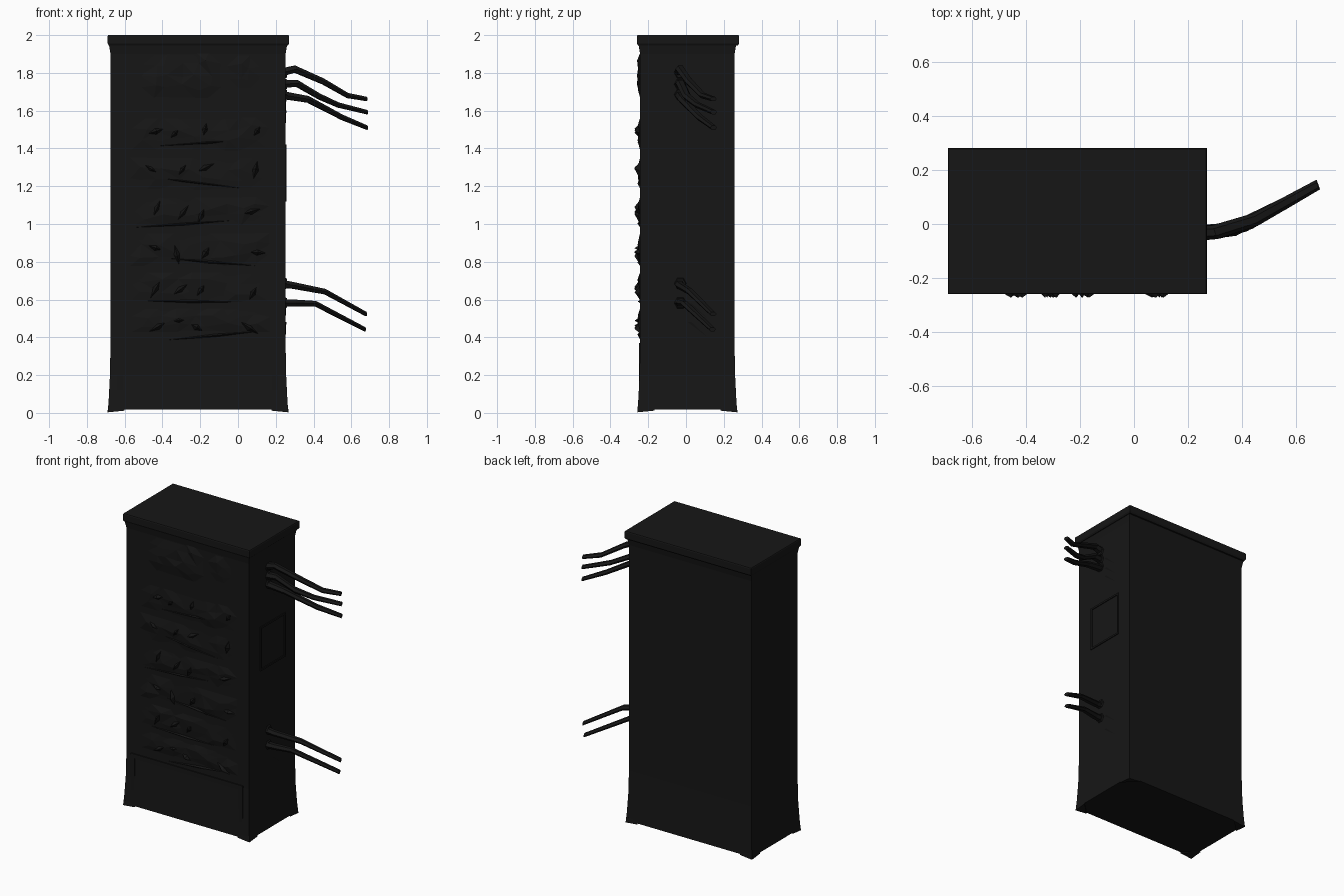
import bpy, bmesh, math, random
from mathutils import Vector

if "Cube" in bpy.data.objects:
    bpy.data.objects.remove(bpy.data.objects["Cube"])

random.seed(4)
mat = bpy.data.materials.new("black")
mat.diffuse_color = (0.008, 0.008, 0.008, 1)
mat.use_nodes = True
mat.node_tree.nodes["Principled BSDF"].inputs["Base Color"].default_value = mat.diffuse_color

def finish(name, bm):
    bmesh.ops.recalc_face_normals(bm, faces=bm.faces)
    me = bpy.data.meshes.new(name)
    bm.to_mesh(me)
    bm.free()
    me.materials.append(mat)
    ob = bpy.data.objects.new(name, me)
    bpy.context.collection.objects.link(ob)
    return ob

def loft(name, rings):
    bm = bmesh.new()
    vs = [[bm.verts.new(p) for p in r] for r in rings]
    n = len(vs[0])
    for a, b in zip(vs, vs[1:]):
        for i in range(n):
            j = (i + 1) % n
            bm.faces.new((a[i], a[j], b[j], b[i]))
    bm.faces.new(vs[0])
    bm.faces.new(vs[-1])
    return finish(name, bm)

def rect(x0, x1, y0, y1, z):
    return [(x0, y0, z), (x1, y0, z), (x1, y1, z), (x0, y1, z)]

def box(name, x0, x1, y0, y1, z0, z1):
    return loft(name, [rect(x0, x1, y0, y1, z0), rect(x0, x1, y0, y1, z1)])

# Carcass with flared foot and cornice lid
loft("carcass", [rect(-.675 - g, .252 + g, -.243 - g, .257 + g, z) for z, g in
                 ((.018, .013), (.08, .009), (.20, .003), (.36, 0), (1.90, 0), (1.93, .005), (1.96, .010))])
loft("lid", [rect(-.69 + g, .27 - g, -.26 + g, .281 - g, z)
             for z, g in ((1.945, .006), (1.955, 0), (1.995, 0), (2.0, .003))])

# Small pointed feet under the corners
for x, sx in ((-.69, 1), (.267, -1)):
    for y, sy in ((-.258, 1), (.272, -1)):
        loft("foot", [[(x, y, 0.003), (x + sx * .09, y, .012), (x, y + sy * .09, .012)],
                      [(x + sx * .003, y + sy * .003, .04), (x + sx * .09, y + sy * .003, .03),
                       (x + sx * .003, y + sy * .09, .03)]])

# Border strips around front base panel and side hatch
def border(name, a0, a1, z0, z1, w, side):
    for p, q, r, s in ((a0, a1, z0, z0 + w), (a0, a1, z1 - w, z1), (a0, a0 + w, z0, z1), (a1 - w, a1, z0, z1)):
        if side:
            box(name, .245, .258, p, q, r, s)
        else:
            box(name, p, q, -.250, -.24, r, s)

border("base_panel_frame", -.64, .21, .09, .37, .03, False)
border("hatch_frame", -.12, .15, 1.12, 1.42, .012, True)

# Crumpled drawer fronts
def crumpled(name, x0, x1, z0, z1, nx, nz, bulge):
    bm = bmesh.new()
    g = []
    for j in range(nz + 1):
        row = []
        for i in range(nx + 1):
            edge = i in (0, nx) or j in (0, nz)
            x, z = x0 + (x1 - x0) * i / nx, z0 + (z1 - z0) * j / nz
            if not edge:
                x += random.uniform(-.3, .3) * (x1 - x0) / nx
                z += random.uniform(-.3, .3) * (z1 - z0) / nz
            row.append(bm.verts.new((x, -.241 if edge else -.241 - random.uniform(.15, 1) * bulge, z)))
        g.append(row)
    for j in range(nz):
        for i in range(nx):
            bm.faces.new((g[j][i], g[j][i + 1], g[j + 1][i + 1], g[j + 1][i]))
    bmesh.ops.triangulate(bm, faces=bm.faces)
    finish(name, bm)

levels = (.41, .57, .76, .97, 1.16, 1.37, 1.58)
for z0, z1 in zip(levels, levels[1:]):
    crumpled("drawer_front", -.58, .18, z0 + .01, z1 - .01, 9, 3, .016)
crumpled("top_panel", -.52, -.08, 1.66, 1.91, 6, 4, .018)
crumpled("top_corner_panel", -.07, .14, 1.70, 1.90, 3, 3, .018)

# Thin splinters: three-sided wedges on the front
def splinter(name, x, z, length, width, angle, depth):
    d = Vector((math.cos(angle), 0, math.sin(angle)))
    n = Vector((-d.z, 0, d.x))
    c = Vector((x, -.243, z))
    bm = bmesh.new()
    a, b, l, r = (bm.verts.new(p) for p in (c - d * length / 2, c + d * length / 2, c + n * width, c - n * width))
    t = bm.verts.new(c + d * length * .1 + Vector((0, -depth, 0)))
    for e, f in ((a, l), (l, b), (b, r), (r, a)):
        bm.faces.new((e, f, t))
    bm.faces.new((a, l, b, r))
    finish(name, bm)

for z in (.47, .65, .86, 1.06, 1.28, 1.49):
    for x in (-.45, -.32, -.2, .08):
        splinter("broken_handle", x + random.uniform(-.03, .03), z + random.uniform(-.02, .02),
                 random.uniform(.07, .12), .018, random.uniform(-1.4, 1.4), .03)
    splinter("long_crack", random.uniform(-.3, -.1), z - .06, .5, .008, random.uniform(-.15, .2), .014)

# Five tapering bent cables leaving the right side
paths = (((.22, 1.80), (.30, 1.82), (.45, 1.755), (.58, 1.68), (.68, 1.662)),
         ((.22, 1.74), (.31, 1.745), (.43, 1.675), (.53, 1.63), (.683, 1.592)),
         ((.22, 1.685), (.37, 1.66), (.55, 1.565), (.683, 1.51)),
         ((.22, .685), (.29, .675), (.46, .642), (.678, .523)),
         ((.22, .582), (.30, .582), (.41, .578), (.672, .442)))
for path in paths:
    rings = []
    for k, (x, z) in enumerate(path):
        y = -.035 + max(0, x - .27) * .16 if x < .4 else -.012 + (x - .4) * .56
        h = .024 - .011 * k / (len(path) - 1)
        w = .028 - .010 * k / (len(path) - 1)
        rings.append([(x - .35 * w * math.cos(a), y + w * math.cos(a), z + h * math.sin(a))
                      for a in (i * math.tau / 6 for i in range(6))])
    loft("cable", rings)
    # Ragged socket where the cable breaks through
    x, z = path[0]
    loft("socket", [[(.248 + e, -.03 + r * math.cos(i * 1.0472), z + r * math.sin(i * 1.0472))
                     for i in range(6)] for e, r in ((0, .035), (.012, .028))])

# Gouges trailing diagonally over the right side
for z in (1.83, 1.76, 1.70, .68, .58):
    loft("scratch", [[(.250, .0, z - .10), (.256, .03, z - .10), (.250, .03, z - .12)],
                     [(.250, .11, z - .18), (.252, .115, z - .18), (.250, .115, z - .185)]])
